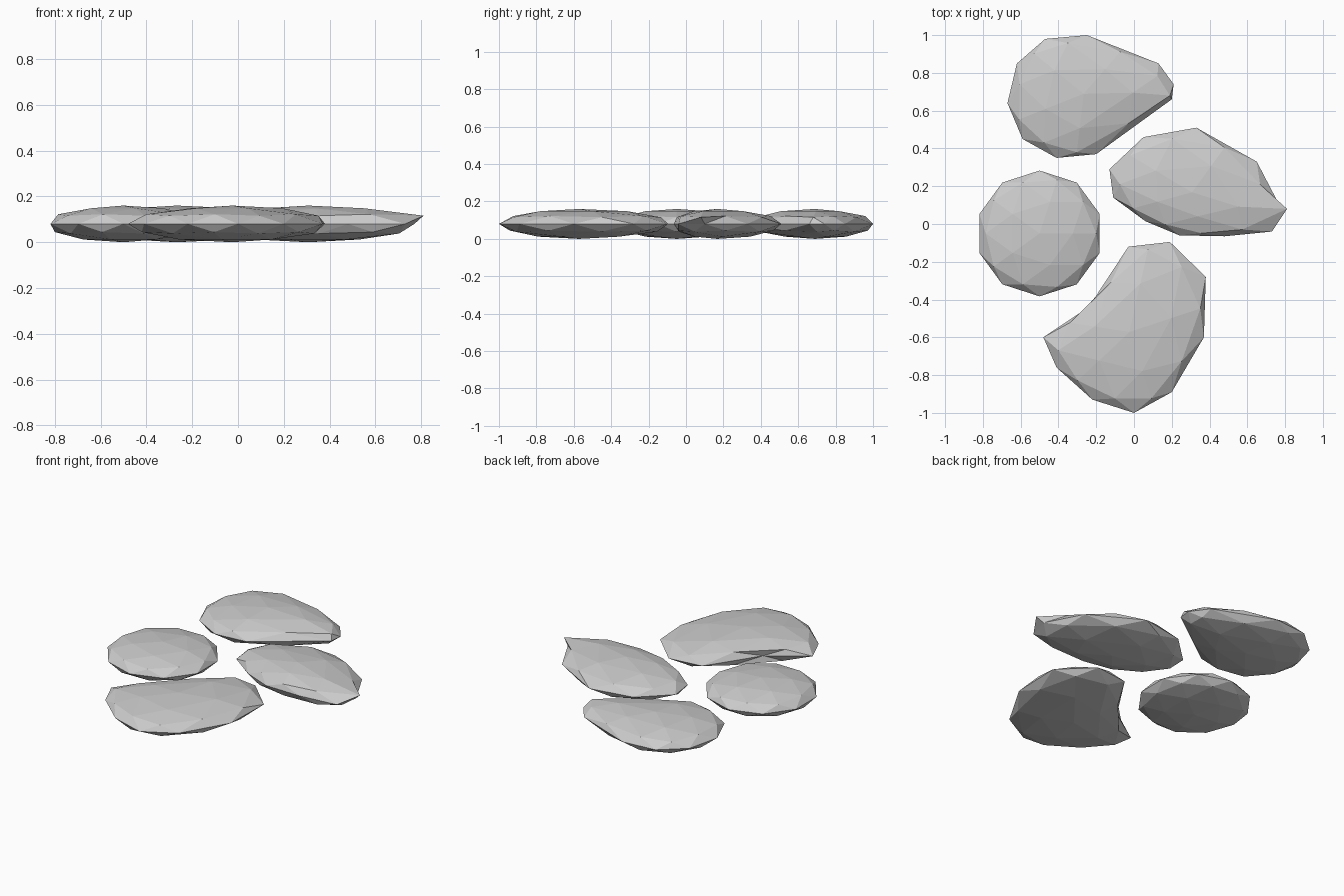
import bpy, bmesh, math
from mathutils import Vector

if "Cube" in bpy.data.objects:
    bpy.data.objects.remove(bpy.data.objects["Cube"])

HALF_HEIGHT = 0.08


def pebble(name, outline, tip=None):
    """Flattened icosphere whose ten equator points follow the outline (counter-clockwise)."""
    pts = [Vector(p) for p in outline]
    centre = sum(pts, Vector((0, 0))) / len(pts)
    bm = bmesh.new()
    bmesh.ops.create_icosphere(bm, subdivisions=2, radius=1)
    for v in bm.verts:
        x, y, z = v.co
        r = math.hypot(x, y)
        # position along the outline; equator points sit at 18 + 36k degrees
        t = ((math.degrees(math.atan2(y, x)) - 18) / 36) % 10
        i = math.floor(t + 1e-4)
        f = max(0.0, t - i)
        edge = pts[i % 10].lerp(pts[(i + 1) % 10], f)
        chord = math.cos(math.radians(18)) / math.cos(math.radians(36 * (f - 0.5)))
        p = centre + (edge - centre) * (r / chord)
        # pull one upper ring point out into the pointed end
        if tip and 0.3 < z < 0.5 and x > 0.85:
            p = Vector(tip)
        v.co = (p.x, p.y, HALF_HEIGHT * (1 + z))
    bmesh.ops.recalc_face_normals(bm, faces=bm.faces)
    mesh = bpy.data.meshes.new(name)
    bm.to_mesh(mesh)
    bm.free()
    bpy.context.collection.objects.link(bpy.data.objects.new(name, mesh))


# Round stone
pebble("round_stone", [(-0.5 + 0.335 * math.cos(math.radians(18 + 36 * k)),
                        -0.05 + 0.333 * math.sin(math.radians(18 + 36 * k)))
                       for k in range(10)])

# Teardrop stone at the back
pebble("back_stone", [(0.21, 0.74), (0.13, 0.85), (-0.25, 1.0), (-0.47, 0.98),
                      (-0.62, 0.85), (-0.67, 0.64), (-0.59, 0.45), (-0.41, 0.35),
                      (-0.2, 0.37), (0.2, 0.66)], tip=(0.19, 0.68))

# Pointed stone on the right
pebble("right_stone", [(0.77, 0.10), (0.65, 0.33), (0.33, 0.51), (0.05, 0.46),
                       (-0.13, 0.29), (-0.11, 0.14), (0.06, 0.015), (0.24, -0.06),
                       (0.48, -0.065), (0.73, -0.04)], tip=(0.81, 0.08))

# Bean-shaped stone at the front
pebble("front_stone", [(0.38, -0.28), (0.19, -0.095), (-0.03, -0.12), (-0.24, -0.44),
                       (-0.48, -0.6), (-0.41, -0.76), (-0.22, -0.93), (0.0, -1.0),
                       (0.2, -0.89), (0.37, -0.6)])
